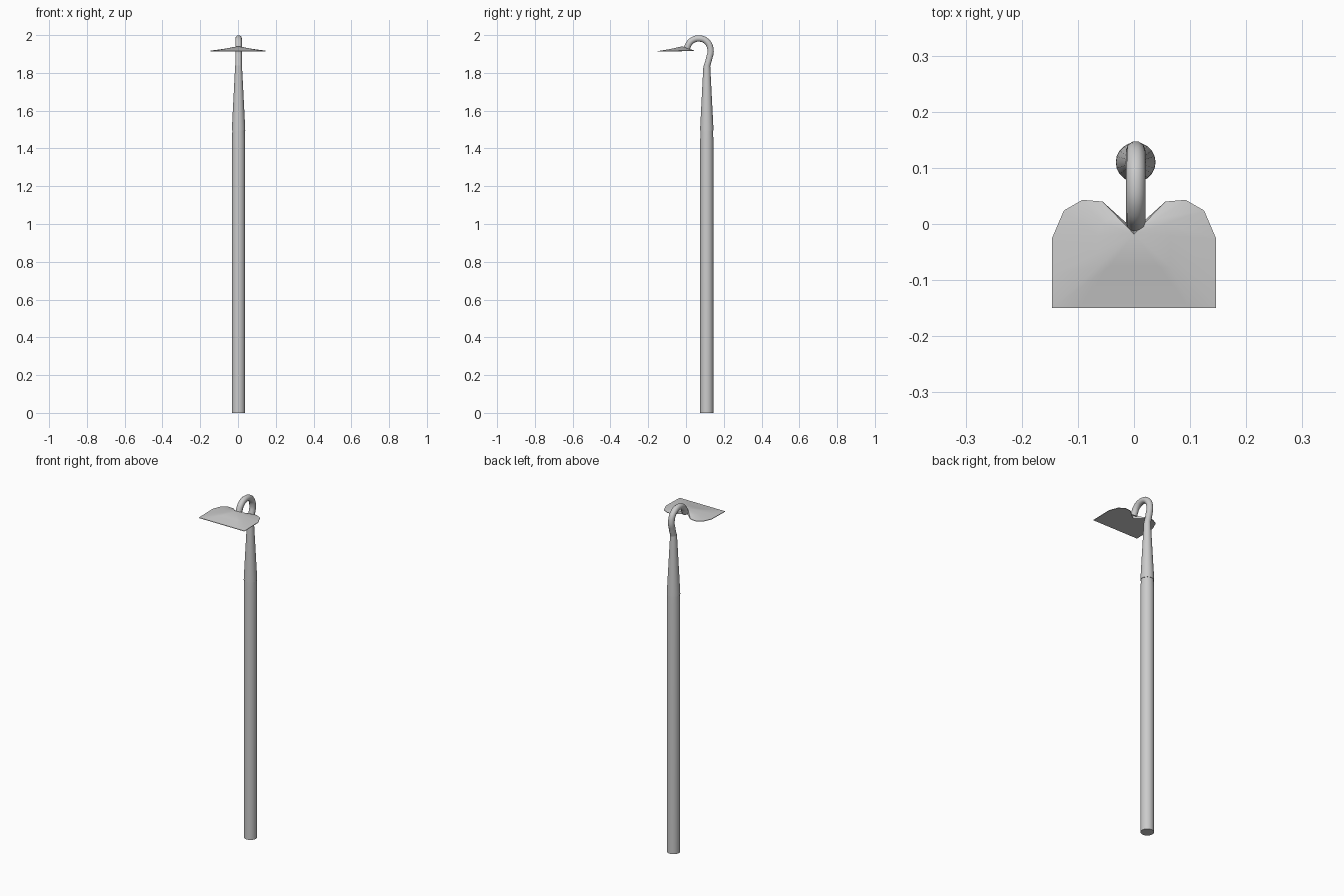
import bpy, bmesh, math

if "Cube" in bpy.data.objects:
    bpy.data.objects.remove(bpy.data.objects["Cube"])

CX, CY = 0.003, 0.11     # axis of the handle


def add_mesh(name, bm, angle=35):
    bmesh.ops.recalc_face_normals(bm, faces=bm.faces)
    me = bpy.data.meshes.new(name)
    bm.to_mesh(me)
    bm.free()
    ob = bpy.data.objects.new(name, me)
    bpy.context.collection.objects.link(ob)
    bpy.ops.object.select_all(action='DESELECT')
    ob.select_set(True)
    bpy.context.view_layer.objects.active = ob
    bpy.ops.object.shade_smooth_by_angle(angle=math.radians(angle))
    return ob


def lathe(name, profile, sides=20):
    """Capped round part from (radius, z) pairs around the handle axis."""
    bm = bmesh.new()
    rings = []
    for r, z in profile:
        rings.append([bm.verts.new((CX + r * math.cos(2 * math.pi * i / sides),
                                    CY + r * math.sin(2 * math.pi * i / sides), z))
                      for i in range(sides)])
    for a, b in zip(rings, rings[1:]):
        for i in range(sides):
            j = (i + 1) % sides
            bm.faces.new((a[i], a[j], b[j], b[i]))
    bm.faces.new(rings[0][::-1])
    bm.faces.new(rings[-1])
    return add_mesh(name, bm)


# Wooden shaft and tapered metal socket
lathe("handle", [(0.035, 0), (0.035, 1.44), (0.0325, 1.51)])
lathe("socket", [(0.0355, 1.495), (0.0345, 1.52), (0.018, 1.84)])

# Gooseneck: round bar bent from the socket over to the blade
cu = bpy.data.curves.new("gooseneck", 'CURVE')
cu.dimensions = '3D'
cu.bevel_depth = 0.0175
cu.bevel_resolution = 3
cu.resolution_u = 6
cu.use_fill_caps = True
path = [(0.109, 1.83), (0.122, 1.875), (0.130, 1.92), (0.112, 1.964),
        (0.068, 1.982), (0.025, 1.966), (0.002, 1.926)]
sp = cu.splines.new('BEZIER')
sp.bezier_points.add(len(path) - 1)
for p, (y, z) in zip(sp.bezier_points, path):
    p.co = (CX, y, z)
    p.handle_left_type = p.handle_right_type = 'AUTO'
neck = bpy.data.objects.new("gooseneck", cu)
bpy.context.collection.objects.link(neck)

# Blade: flat underside, crown fanning down from the neck, two rear lobes
half = [(0.05, -0.15), (0.1, -0.15), (0.146, -0.15), (0.146, -0.09), (0.146, -0.025),
        (0.125, 0.024), (0.092, 0.043), (0.056, 0.040), (0.016, 0.004)]
outline = [(0, -0.15)] + half + [(0, -0.006)] + [(-x, y) for x, y in reversed(half)]


def base_z(y):
    return 1.915 + 0.02 * y


bm = bmesh.new()
n = len(outline)
bottom = [bm.verts.new((x, y, base_z(y))) for x, y in outline]
rim = [bm.verts.new((x, y, base_z(y) + 0.003)) for x, y in outline]
hub = (0, -0.018)
mid = []
for x, y in outline:
    mx, my = hub[0] + (x - hub[0]) * 0.45, hub[1] + (y - hub[1]) * 0.45
    mid.append(bm.verts.new((mx, my, base_z(my) + 0.014)))
apex = bm.verts.new((*hub, 1.941))
bm.faces.new(bottom)
for i in range(n):
    j = (i + 1) % n
    bm.faces.new((bottom[i], bottom[j], rim[j], rim[i]))
    bm.faces.new((rim[i], rim[j], mid[j], mid[i]))
    bm.faces.new((mid[i], mid[j], apex))
add_mesh("blade", bm)
